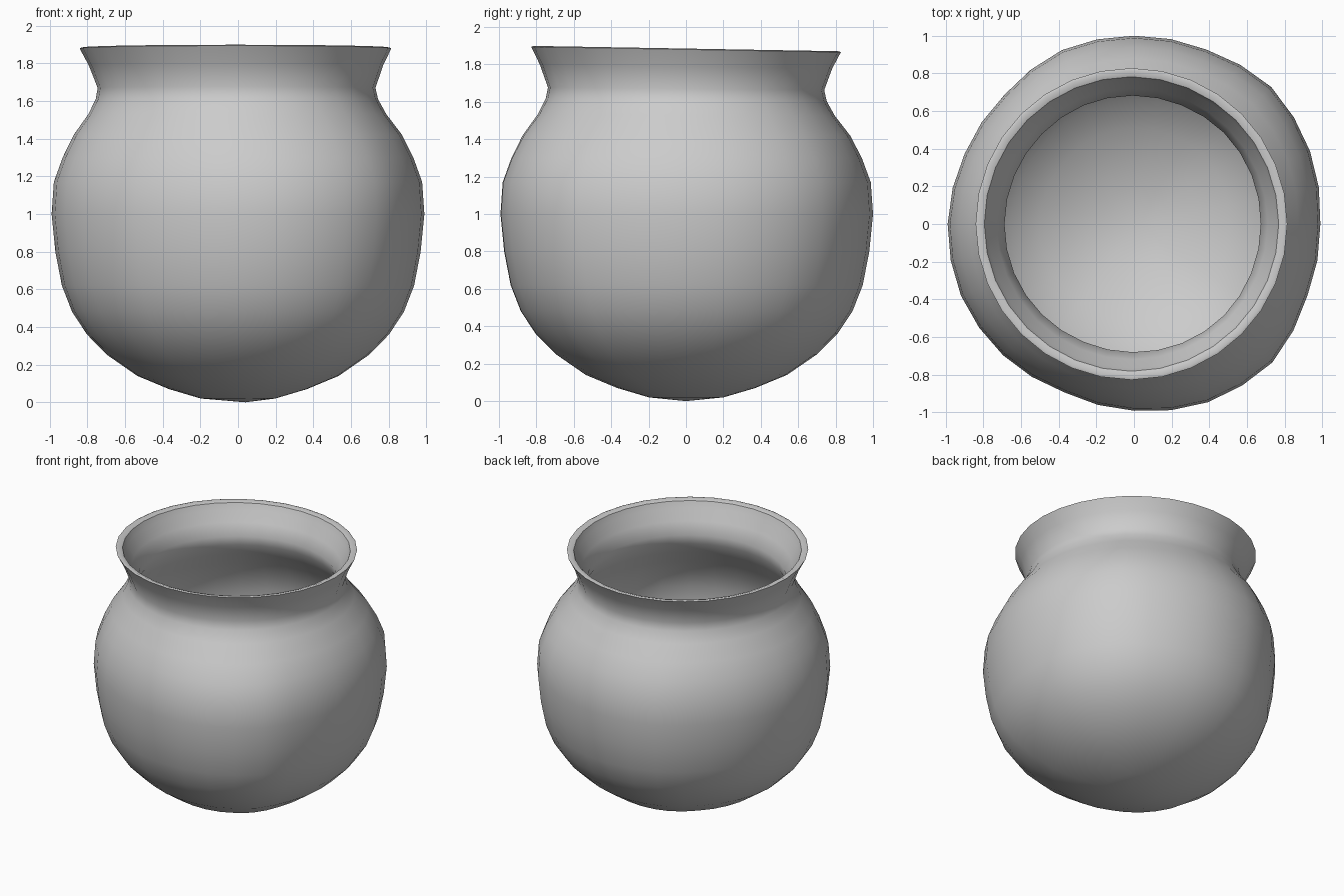
import bpy, bmesh
from math import cos, sin, pi

if "Cube" in bpy.data.objects:
    bpy.data.objects.remove(bpy.data.objects["Cube"])

SEG = 32
# belly radius every 22.5 degrees (hand-formed, slightly uneven)
BELLY = [.99, 1.012, 1.03, 1.003, 1.0, 1.0, .972, .974,
         .99, .995, .985, .968, .992, 1.025, 1.04, .997]

# outer profile (radius, height), bottom to lip
OUTER = [(.20, .02), (.37, .07), (.54, .14), (.70, .25), (.81, .36), (.89, .48),
         (.945, .62), (.98, .80), (1.0, 1.0), (.988, 1.17), (.94, 1.30),
         (.878, 1.42), (.795, 1.53), (.752, 1.61), (.739, 1.67),
         (.782, 1.79), (.828, 1.88)]
# lip and inner profile, lip to bottom
INNER = [(.815, 1.885), (.782, 1.873), (.765, 1.83), (.72, 1.75), (.682, 1.66),
         (.695, 1.59), (.745, 1.50), (.825, 1.39), (.885, 1.28), (.93, 1.15),
         (.94, 1.0), (.92, .81), (.888, .645), (.835, .51), (.76, .40),
         (.66, .295), (.51, .195), (.35, .13), (.19, .08)]


def unevenness(i, z):
    """Belly wobble, fading toward the neck."""
    k = i * 16 / SEG
    a = int(k)
    r = BELLY[a % 16] * (1 - k + a) + BELLY[(a + 1) % 16] * (k - a)
    w = max(0, min(1, (1.75 - z) / .5))
    return 1 + (r - 1) * w


bm = bmesh.new()


def ring(r, z):
    verts = []
    top = max(0, (z - 1.4) / .5)
    for i in range(SEG):
        t = 2 * pi * i / SEG
        s = r * unevenness(i, z)
        x, y = s * cos(t) - .014 * top, s * sin(t)
        # the lip tips slightly toward the back
        verts.append(bm.verts.new((x, y, z - .018 * y * top)))
    return verts


rings = [ring(r, z) for r, z in OUTER + INNER]
for a, b in zip(rings, rings[1:]):
    for i in range(SEG):
        j = (i + 1) % SEG
        bm.faces.new((a[i], a[j], b[j], b[i]))

# close outer base and inner floor
for loop, z in ((rings[0], 0), (rings[-1], .06)):
    c = bm.verts.new((.04, 0, z))
    for i in range(SEG):
        bm.faces.new((loop[i], loop[(i + 1) % SEG], c))
bmesh.ops.recalc_face_normals(bm, faces=bm.faces)

# pot object
mesh = bpy.data.meshes.new("pot")
bm.to_mesh(mesh)
bm.free()
pot = bpy.data.objects.new("pot", mesh)
bpy.context.collection.objects.link(pot)
bpy.context.view_layer.objects.active = pot
pot.select_set(True)
bpy.ops.object.shade_smooth_by_angle(angle=pi / 4)
